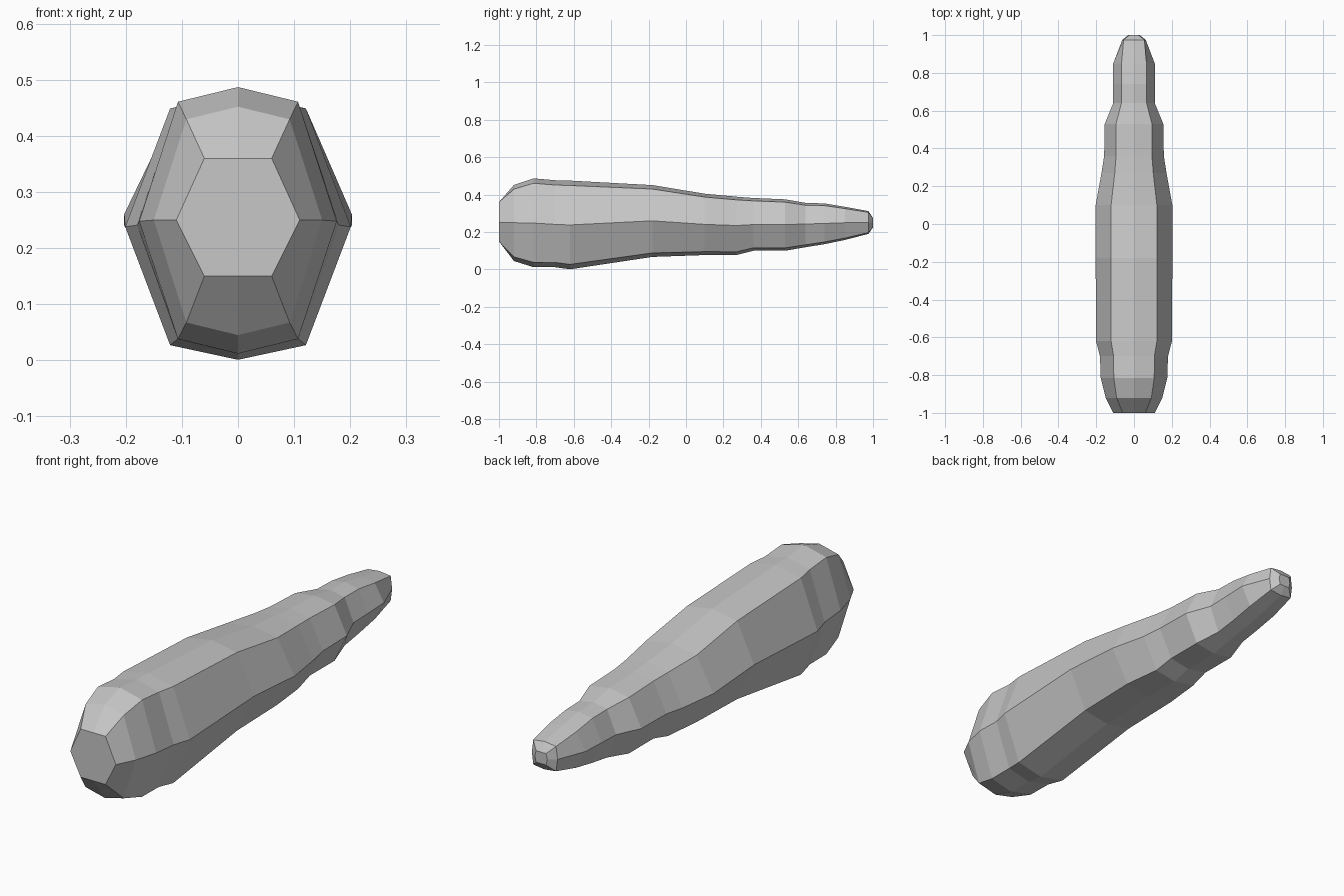
import bpy
import bmesh

# Rings along the body: y, bottom z, side z, top z, corner half-width, side half-width
RINGS = [
    (-1.00, 0.150, 0.250, 0.360, 0.060, 0.110),
    (-0.92, 0.045, 0.250, 0.452, 0.092, 0.150),
    (-0.815, 0.012, 0.248, 0.487, 0.107, 0.176),
    (-0.70, 0.012, 0.241, 0.477, 0.108, 0.180),
    (-0.62, 0.001, 0.238, 0.475, 0.121, 0.201),
    (-0.18, 0.067, 0.260, 0.451, 0.121, 0.203),
    (0.10, 0.077, 0.241, 0.405, 0.121, 0.203),
    (0.27, 0.077, 0.235, 0.389, 0.102, 0.172),
    (0.36, 0.100, 0.240, 0.382, 0.095, 0.158),
    (0.53, 0.100, 0.240, 0.375, 0.095, 0.155),
    (0.64, 0.119, 0.243, 0.356, 0.067, 0.110),
    (0.74, 0.135, 0.246, 0.353, 0.066, 0.110),
    (0.85, 0.158, 0.250, 0.335, 0.066, 0.110),
    (0.975, 0.190, 0.250, 0.312, 0.055, 0.062),
    (1.00, 0.225, 0.250, 0.275, 0.024, 0.030),
]


def ring_points(y, bottom, side, top, corner_w, side_w):
    """Eight-sided section: shallow peaks above and below, a ridge on each side."""
    drop = 0.0 if y in (-1.0, 1.0) else 0.055 * (top - bottom)
    return [(0, y, top), (corner_w, y, top - drop), (side_w, y, side),
            (corner_w, y, bottom + drop), (0, y, bottom),
            (-corner_w, y, bottom + drop), (-side_w, y, side),
            (-corner_w, y, top - drop)]


# Tapered faceted body, closed at both ends
bm = bmesh.new()
loops = [[bm.verts.new(p) for p in ring_points(*r)] for r in RINGS]
for a, b in zip(loops, loops[1:]):
    for i in range(8):
        j = (i + 1) % 8
        bm.faces.new((a[i], a[j], b[j], b[i]))
bm.faces.new(loops[0])
bm.faces.new(loops[-1])
bmesh.ops.recalc_face_normals(bm, faces=bm.faces)

mesh = bpy.data.meshes.new("tapered_body")
bm.to_mesh(mesh)
bm.free()
body = bpy.data.objects.new("tapered_body", mesh)
bpy.context.collection.objects.link(body)

# Plain grey surface
grey = bpy.data.materials.new("light_grey")
grey.diffuse_color = (0.57, 0.57, 0.57, 1.0)
mesh.materials.append(grey)
